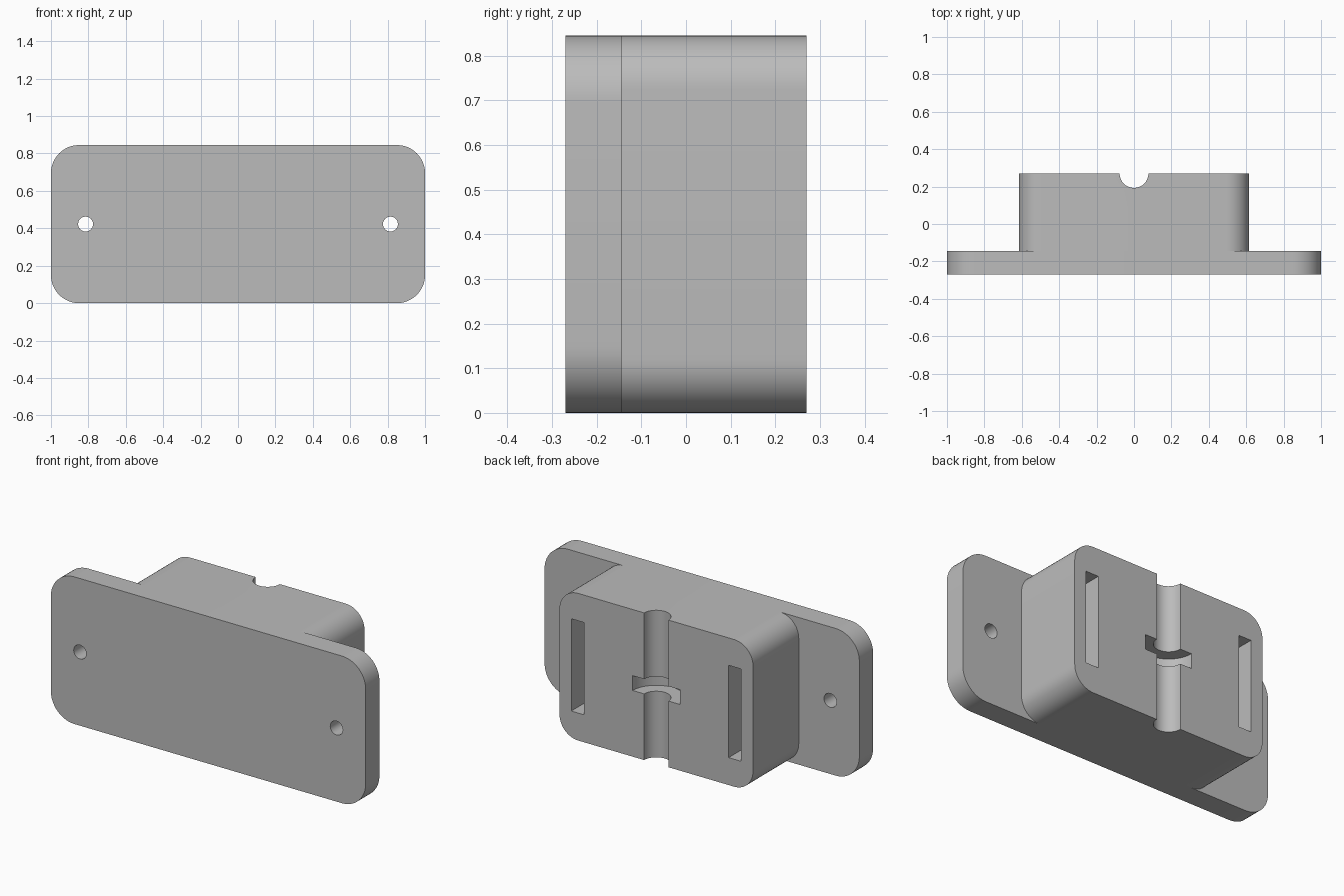
import bpy
import bmesh
from math import cos, sin, pi, radians
from mathutils import Matrix, Vector

cube = bpy.data.objects.get("Cube")
if cube:
    bpy.data.objects.remove(cube, do_unlink=True)

HEIGHT = 0.845
MID = HEIGHT / 2
FRONT, STEP, BACK = -0.27, -0.145, 0.27

# Single grey material
grey = bpy.data.materials.new("matte grey")
grey.use_nodes = True
colour = (0.5, 0.5, 0.5, 1)
grey.diffuse_color = colour
grey.node_tree.nodes["Principled BSDF"].inputs["Base Color"].default_value = colour


def finish(name, bm):
    bmesh.ops.recalc_face_normals(bm, faces=bm.faces)
    mesh = bpy.data.meshes.new(name)
    bm.to_mesh(mesh)
    bm.free()
    mesh.materials.append(grey)
    obj = bpy.data.objects.new(name, mesh)
    bpy.context.collection.objects.link(obj)
    return obj


def rounded_slab(name, half_width, radius, y0, y1, steps=12):
    """Full-height rounded rectangle extruded along y."""
    bm = bmesh.new()
    ring = []
    corners = [(1, 1), (-1, 1), (-1, -1), (1, -1)]
    for quarter, (sx, sz) in enumerate(corners):
        cx, cz = sx * (half_width - radius), MID + sz * (MID - radius)
        for i in range(steps + 1):
            a = (quarter + i / steps) * pi / 2
            ring.append(bm.verts.new((cx + radius * cos(a), y0, cz + radius * sin(a))))
    face = bm.faces.new(ring)
    moved = bmesh.ops.extrude_face_region(bm, geom=[face])["geom"]
    verts = [v for v in moved if isinstance(v, bmesh.types.BMVert)]
    bmesh.ops.translate(bm, verts=verts, vec=(0, y1 - y0, 0))
    return finish(name, bm)


def cylinder(name, radius, depth, centre, along_y=False, sides=48):
    bm = bmesh.new()
    turn = Matrix.Rotation(pi / 2 if along_y else 0, 4, 'X')
    bmesh.ops.create_cone(bm, cap_ends=True, segments=sides, radius1=radius, radius2=radius,
                          depth=depth, matrix=Matrix.Translation(centre) @ turn)
    return finish(name, bm)


def box(name, size, centre):
    bm = bmesh.new()
    bmesh.ops.create_cube(bm, size=1, matrix=Matrix.Translation(centre)
                          @ Matrix.Diagonal(Vector(size)).to_4x4())
    return finish(name, bm)


def combine(target, other, operation):
    mod = target.modifiers.new(operation.lower(), 'BOOLEAN')
    mod.operation, mod.solver, mod.object = operation, 'EXACT', other
    bpy.context.view_layer.objects.active = target
    bpy.ops.object.modifier_apply(modifier=mod.name)
    bpy.data.objects.remove(other, do_unlink=True)


# Wide mounting plate joined with the narrower clamp block
bracket = rounded_slab("mounting_bracket", 1.0, 0.15, FRONT, STEP)
combine(bracket, rounded_slab("clamp_block", 0.615, 0.12, STEP, BACK), 'UNION')

# Vertical cable groove and the wider tie recess around its middle
combine(bracket, cylinder("cable_groove", 0.077, 2, (0, BACK, MID)), 'DIFFERENCE')
combine(bracket, cylinder("tie_recess", 0.15, 0.085, (0, BACK, MID)), 'DIFFERENCE')

# Screw holes and tall strap slots on both sides
for side in (-1, 1):
    combine(bracket, cylinder("screw_hole", 0.04, 1, (side * 0.815, STEP, MID), True, 24),
            'DIFFERENCE')
    combine(bracket, box("strap_slot", (0.08, 0.6, 0.53), (side * 0.5, BACK, MID)),
            'DIFFERENCE')

# Smooth the rounded walls, keep the edges sharp
bpy.ops.object.select_all(action='DESELECT')
bracket.select_set(True)
bpy.context.view_layer.objects.active = bracket
bpy.ops.object.shade_smooth_by_angle(angle=radians(30))
